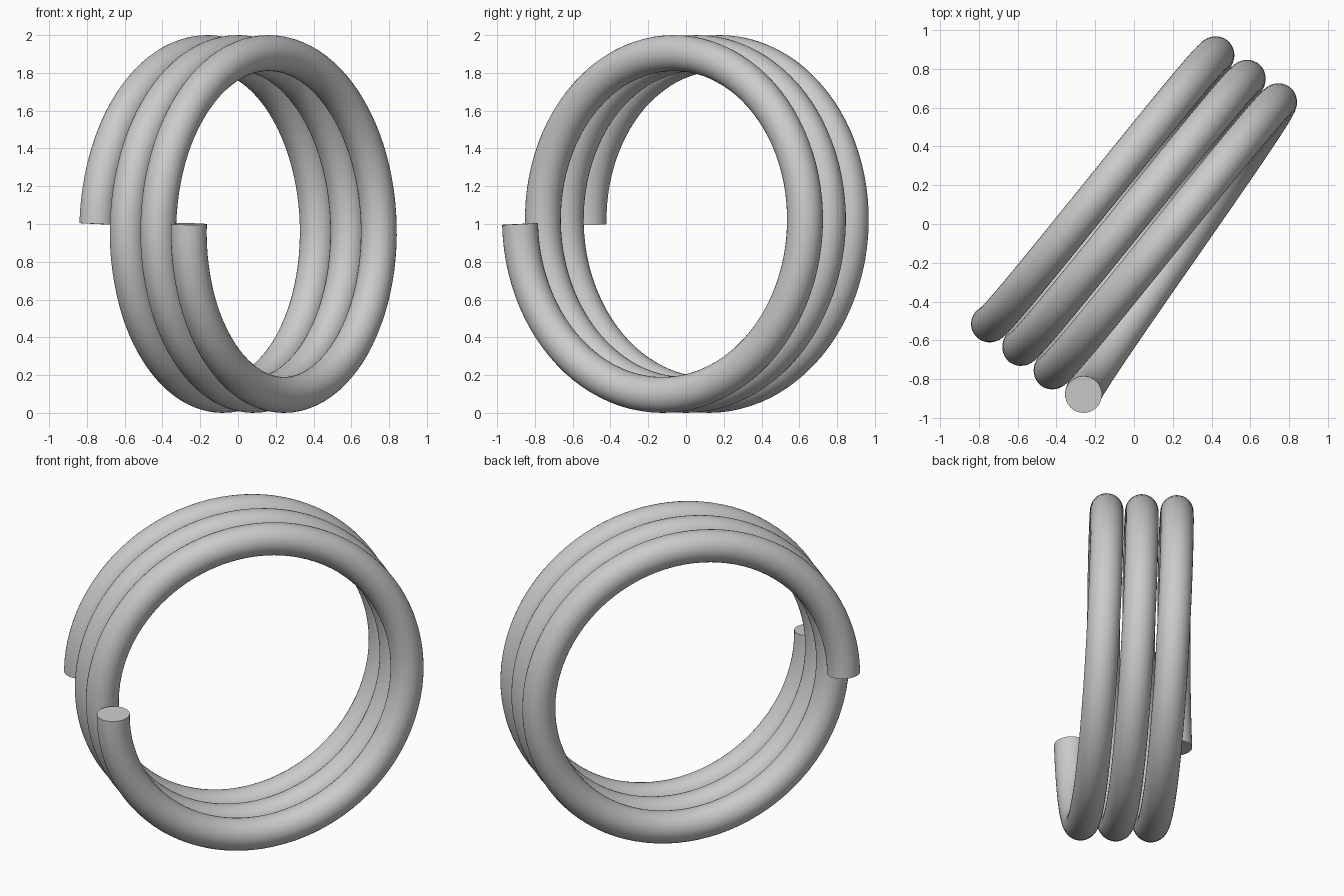
import bpy
import math
from mathutils import Vector

cube = bpy.data.objects.get("Cube")
if cube:
    bpy.data.objects.remove(cube, do_unlink=True)

TURNS = 3
STEPS = 96            # path points per turn
PITCH = 0.202         # advance per turn
TUBE = 0.095          # tube radius
RING = 1 - TUBE       # coil radius
AXIS = Vector((0.8, -0.6, 0))
OUT = Vector((0.6, 0.8, 0))
UP = Vector((0, 0, 1))
START = Vector((-0.745, -0.515, 1))

# Plain grey material
grey = bpy.data.materials.new("plain grey")
grey.use_nodes = True
colour = (0.6, 0.6, 0.6, 1)
grey.diffuse_color = colour
grey.node_tree.nodes["Principled BSDF"].inputs["Base Color"].default_value = colour

# Helical path, rising first from its left end
path = bpy.data.curves.new("coil_path", "CURVE")
path.dimensions = "3D"
path.bevel_depth = TUBE
path.bevel_resolution = 14
path.use_fill_caps = True
spline = path.splines.new("POLY")
count = TURNS * STEPS + 1
spline.points.add(count - 1)
centre = START + OUT * RING
for i, point in enumerate(spline.points):
    turn = i / STEPS
    a = turn * math.tau
    pos = centre + AXIS * PITCH * turn + RING * (UP * math.sin(a) - OUT * math.cos(a))
    point.co = (*pos, 1)

# Round tube swept along the path, with flat end caps
coil = bpy.data.objects.new("coil_tube", path)
bpy.context.collection.objects.link(coil)
bpy.ops.object.select_all(action="DESELECT")
coil.select_set(True)
bpy.context.view_layer.objects.active = coil
bpy.ops.object.convert(target="MESH")
coil = bpy.context.object
coil.name = "coil_tube"

# Weld the caps to the tube and keep their rims sharp
bpy.ops.object.mode_set(mode="EDIT")
bpy.ops.mesh.select_all(action="SELECT")
bpy.ops.mesh.remove_doubles(threshold=0.0001)
bpy.ops.mesh.normals_make_consistent(inside=False)
bpy.ops.object.mode_set(mode="OBJECT")
coil.data.materials.clear()
coil.data.materials.append(grey)
bpy.ops.object.shade_smooth_by_angle(angle=math.radians(40))
